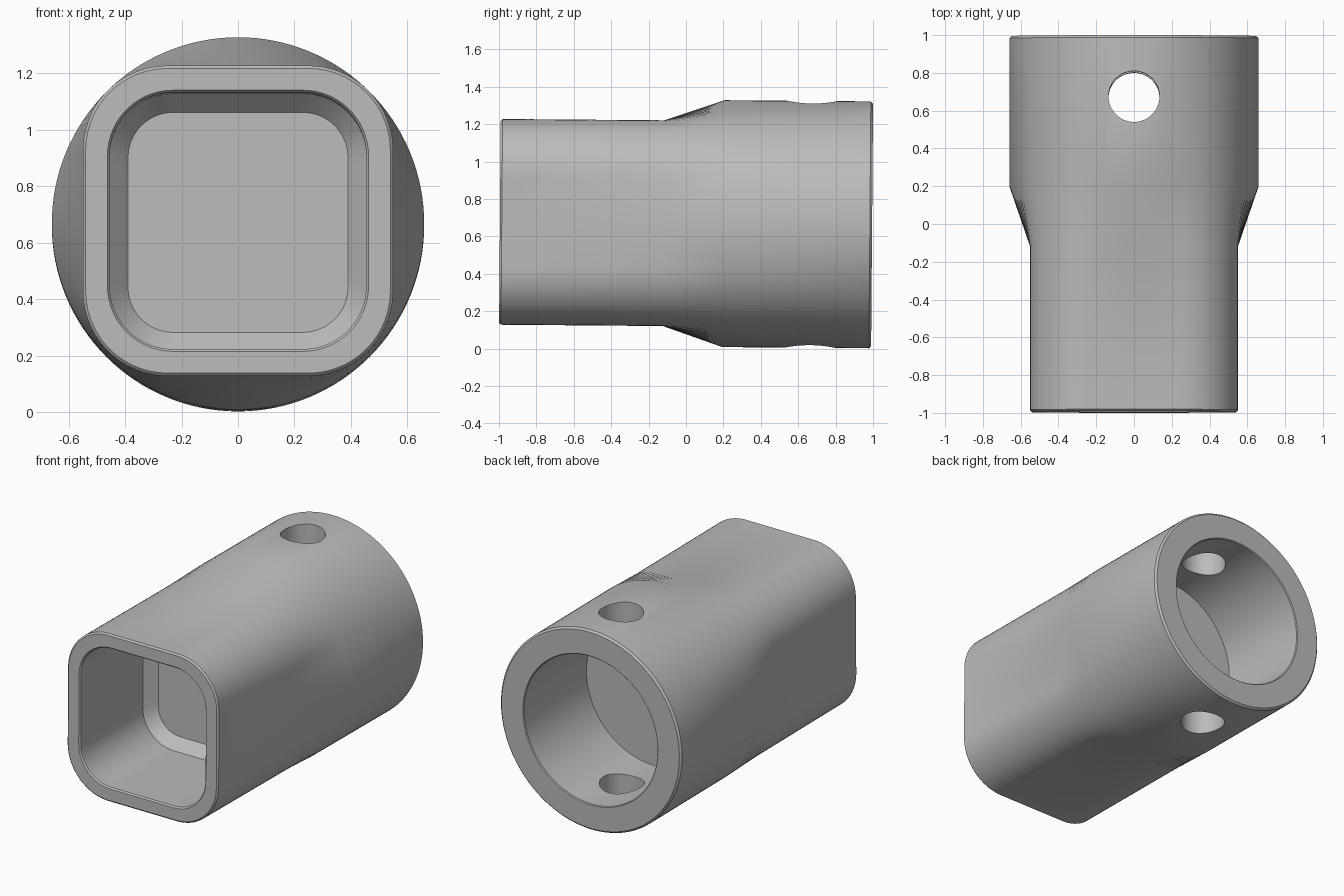
import bpy
import bmesh
from math import pi, sin, cos, sqrt

cube = bpy.data.objects.get("Cube")
if cube:
    bpy.data.objects.remove(cube, do_unlink=True)

grey = bpy.data.materials.new("plain grey")
grey.use_nodes = True
colour = (0.5, 0.5, 0.5, 1)
grey.diffuse_color = colour
grey.node_tree.nodes["Principled BSDF"].inputs["Base Color"].default_value = colour

SIDES = 128
END = 0.995      # half length along the axis
TILT = -0.008    # the axis leans very slightly
CENTRE = 0.67


def reach(angle, half, corner):
    """Distance from the centre to a rounded square; a circle when corner == half."""
    a = angle % (pi / 2)
    a = min(a, pi / 2 - a)
    c = half - corner
    if half * sin(a) <= c * cos(a):
        return half / cos(a)
    along = c * (cos(a) + sin(a))
    return along + sqrt(along ** 2 - 2 * c * c + corner ** 2)


# Sections from the square socket floor, over the outside, to the round bore floor:
# (position on the axis, half width, corner radius)
sections = [
    (-0.27, 0.39, 0.16),
    (-0.34, 0.455, 0.225),
    (-END + 0.01, 0.455, 0.225),
    (-END, 0.463, 0.233),
    (-END, 0.54, 0.29),
    (-END + 0.01, 0.55, 0.30),
    (-0.12, 0.55, 0.30),
    (0.20, 0.66, 0.66),
    (END - 0.012, 0.66, 0.66),
    (END, 0.648, 0.648),
    (END, 0.492, 0.492),
    (END - 0.005, 0.487, 0.487),
    (0.34, 0.487, 0.487),
]

bm = bmesh.new()
rings = []
for y, half, corner in sections:
    ring = []
    for i in range(SIDES):
        a = 2 * pi * i / SIDES
        r = reach(a, half, corner)
        ring.append(bm.verts.new((r * cos(a), y, r * sin(a))))
    rings.append(ring)
for low, high in zip(rings, rings[1:]):
    for i in range(SIDES):
        j = (i + 1) % SIDES
        bm.faces.new((low[i], low[j], high[j], high[i]))
bm.faces.new(rings[0])
bm.faces.new(rings[-1])
bmesh.ops.recalc_face_normals(bm, faces=bm.faces)
mesh = bpy.data.meshes.new("socket_body")
bm.to_mesh(mesh)
bm.free()
mesh.materials.append(grey)
body = bpy.data.objects.new("socket_body", mesh)
bpy.context.collection.objects.link(body)

# Cross pin hole through both walls of the round end
bpy.ops.mesh.primitive_cylinder_add(vertices=64, radius=0.135, depth=2, location=(0, 0.67, 0))
cutter = bpy.context.object
cutter.name = "pin_hole_cutter"
cutter.hide_render = True
cutter.data.materials.append(grey)

cut = body.modifiers.new("pin_hole", 'BOOLEAN')
cut.operation = 'DIFFERENCE'
cut.solver = 'EXACT'
cut.object = cutter
bpy.ops.object.select_all(action='DESELECT')
body.select_set(True)
bpy.context.view_layer.objects.active = body
bpy.ops.object.modifier_apply(modifier=cut.name)
bpy.data.objects.remove(cutter, do_unlink=True)
bpy.ops.object.shade_smooth_by_angle(angle=pi / 6)

# Stand the body on the ground
body.rotation_euler.x = TILT
body.location.z = CENTRE
